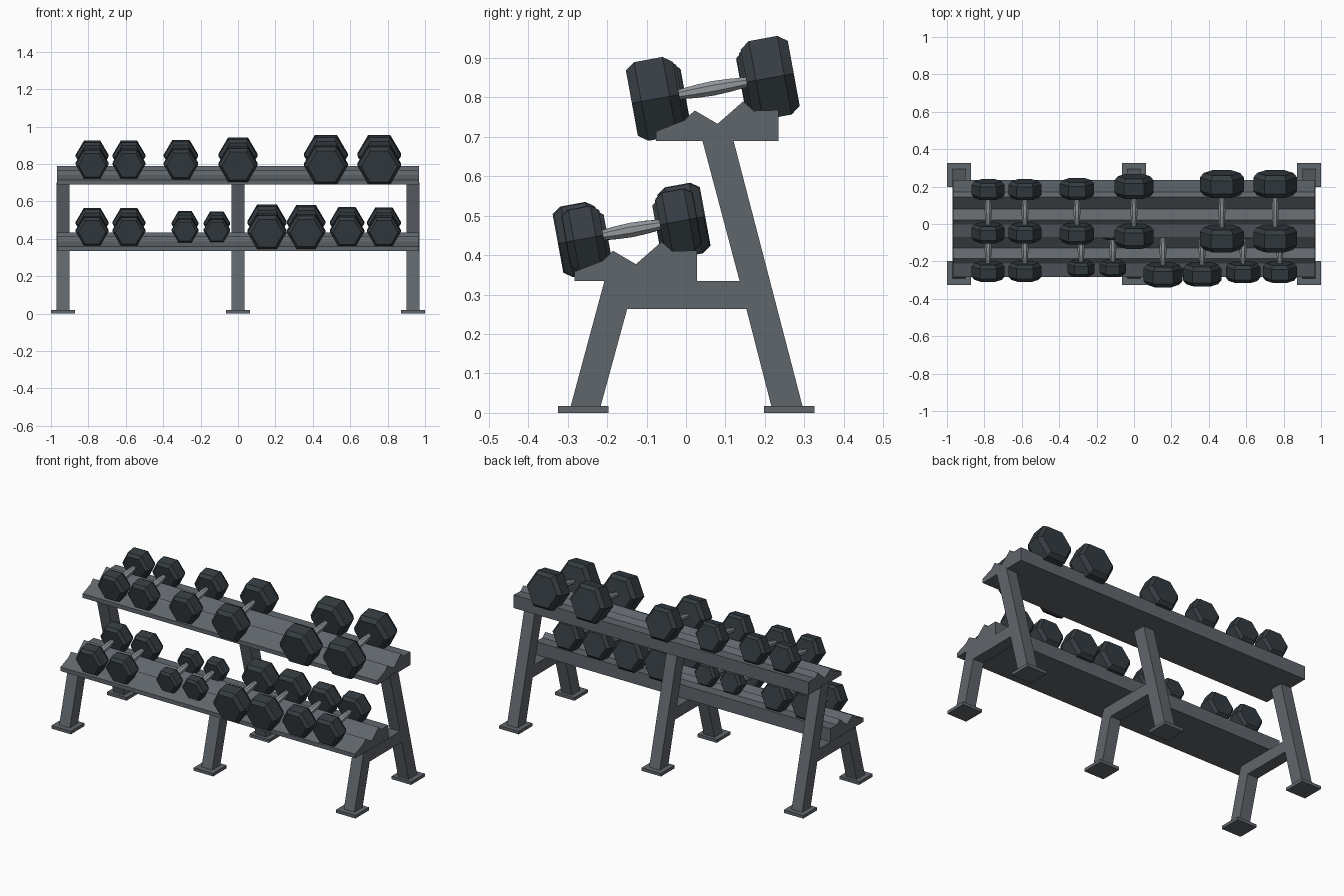
import bpy, bmesh, math
from mathutils import Matrix, Vector

if "Cube" in bpy.data.objects:
    bpy.data.objects.remove(bpy.data.objects["Cube"])


def material(name, rgb):
    m = bpy.data.materials.new(name)
    m.diffuse_color = (*rgb, 1)
    m.use_nodes = True
    m.node_tree.nodes["Principled BSDF"].inputs["Base Color"].default_value = m.diffuse_color
    return m


FRAME = material("grey_frame", (0.118, 0.133, 0.150))
RUBBER = material("dark_rubber", (0.035, 0.045, 0.053))
STEEL = material("bare_steel", (0.29, 0.31, 0.33))


def finish(name, bm, mats):
    bmesh.ops.recalc_face_normals(bm, faces=bm.faces)
    me = bpy.data.meshes.new(name)
    bm.to_mesh(me)
    bm.free()
    for m in mats:
        me.materials.append(m)
    ob = bpy.data.objects.new(name, me)
    bpy.context.collection.objects.link(ob)
    return ob


def extrude_profile(name, pts, x0, x1, mat):
    """Extrude a (y, z) outline along x."""
    bm = bmesh.new()
    face = bm.faces.new([bm.verts.new((x0, y, z)) for y, z in pts])
    res = bmesh.ops.extrude_face_region(bm, geom=[face])
    verts = [v for v in res["geom"] if isinstance(v, bmesh.types.BMVert)]
    bmesh.ops.translate(bm, verts=verts, vec=(x1 - x0, 0, 0))
    return finish(name, bm, [mat])


def lathe(bm, rings, sides, phase, mat_index):
    """Closed faceted solid along y from (y, radius) rings."""
    loops = []
    for y, r in rings:
        loops.append([bm.verts.new((r * math.cos(phase + i * math.tau / sides), y,
                                    r * math.sin(phase + i * math.tau / sides)))
                      for i in range(sides)])
    faces = [bm.faces.new(loops[0]), bm.faces.new(loops[-1])]
    for a, b in zip(loops, loops[1:]):
        for i in range(sides):
            j = (i + 1) % sides
            faces.append(bm.faces.new((a[i], a[j], b[j], b[i])))
    for f in faces:
        f.material_index = mat_index


# Side frames: splayed front leg, cross bar and leaning rear leg in one outline
SIDE = [(-0.293, 0.015), (-0.217, 0.015), (-0.149, 0.264), (0.153, 0.264),
        (0.217, 0.015), (0.296, 0.015), (0.118, 0.70), (0.039, 0.70),
        (0.136, 0.334), (-0.207, 0.334)]
for label, x in (("left", -0.935), ("middle", 0), ("right", 0.935)):
    extrude_profile(label + "_side_frame", SIDE, x - 0.035, x + 0.035, FRAME)
    # Foot plates
    for end, y in (("front", -0.261), ("rear", 0.262)):
        plate = [(y - 0.064, 0), (y + 0.064, 0), (y + 0.064, 0.018), (y - 0.064, 0.018)]
        extrude_profile(f"{label}_{end}_foot_plate", plate, x - 0.064, x + 0.064, FRAME)

# Trays: notched saddle profile, the lower one a shifted copy of the upper
TRAY = [(-0.076, 0.69), (0.235, 0.69), (0.235, 0.768), (0.172, 0.766), (0.145, 0.79),
        (0.08, 0.733), (0.022, 0.767), (-0.004, 0.742), (-0.076, 0.714)]
DY, DZ = -0.207, -0.356
extrude_profile("upper_tray", TRAY, -0.968, 0.968, FRAME)
extrude_profile("lower_tray", [(y + DY, z + DZ) for y, z in TRAY], -0.968, 0.968, FRAME)


# Dumbbells: chamfered hex heads on a swollen grip, tilted to the front
def dumbbell(name, x, y, z, r):
    bm = bmesh.new()
    half_gap = (0.05 + 2.1 * r) / 2
    h = r * 0.52
    for s in (-1, 1):
        c = s * half_gap
        lathe(bm, [(c - h, r * 0.83), (c - h * 0.6, r), (c + h * 0.6, r), (c + h, r * 0.83)],
              6, 0, 0)
    g = half_gap - h * 0.9
    lathe(bm, [(-g, 0.013), (-g * 0.45, 0.018), (0, 0.020), (g * 0.45, 0.018), (g, 0.013)],
          8, math.pi / 8, 1)
    ob = finish(name, bm, [RUBBER, STEEL])
    ob.matrix_world = Matrix.Translation(Vector((x, y, z))) @ Matrix.Rotation(math.radians(10.4), 4, 'X')


UPPER = [(-0.78, 0.088), (-0.583, 0.088), (-0.305, 0.092), (0, 0.105), (0.47, 0.117), (0.755, 0.117)]
LOWER = [(-0.78, 0.088), (-0.583, 0.088), (-0.283, 0.072), (-0.113, 0.071),
         (0.155, 0.105), (0.364, 0.103), (0.583, 0.092), (0.78, 0.091)]
for i, (x, r) in enumerate(UPPER):
    dumbbell(f"upper_dumbbell_{i + 1}", x, 0.068, 0.823, r)
for i, (x, r) in enumerate(LOWER):
    dumbbell(f"lower_dumbbell_{i + 1}", x, -0.138, 0.464, r)
